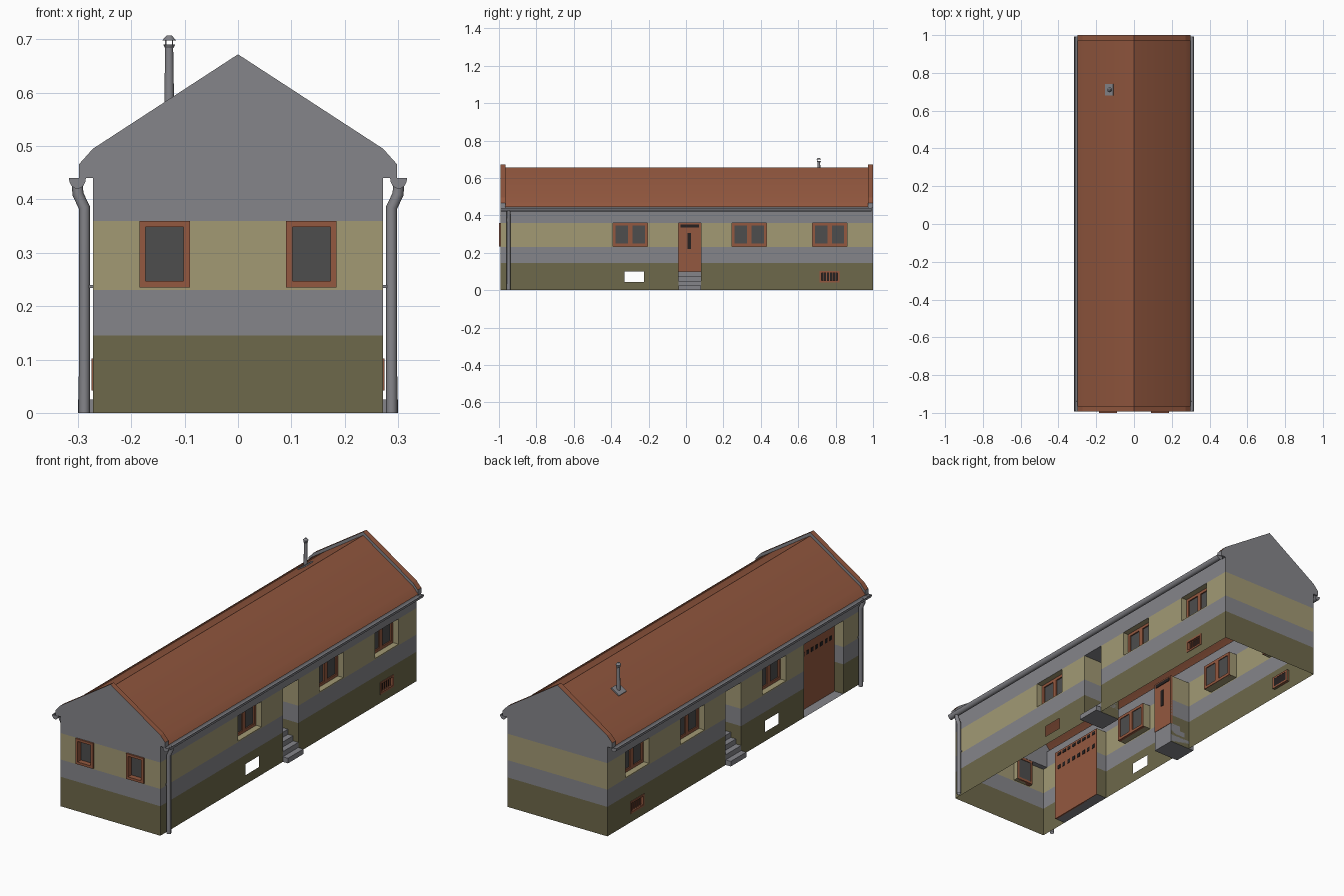
import bpy, bmesh, math
from mathutils import Vector, Matrix

if "Cube" in bpy.data.objects:
    bpy.data.objects.remove(bpy.data.objects["Cube"])

COL = {"grey": (.235, .235, .255), "beige": (.36, .32, .175), "olive": (.155, .140, .069),
       "brown": (.295, .098, .050), "glass": (.075, .075, .075), "black": (.019, .015, .015)}
NAMES = list(COL)
MATS = []
for n, c in COL.items():
    m = bpy.data.materials.new(n)
    m.diffuse_color = (*c, 1)
    m.use_nodes = True
    m.node_tree.nodes["Principled BSDF"].inputs["Base Color"].default_value = m.diffuse_color
    MATS.append(m)


def finish(bm, name, smooth=None):
    me = bpy.data.meshes.new(name)
    bm.to_mesh(me)
    bm.free()
    ob = bpy.data.objects.new(name, me)
    bpy.context.collection.objects.link(ob)
    for m in MATS:
        me.materials.append(m)
    if smooth:
        bpy.ops.object.select_all(action='DESELECT')
        ob.select_set(True)
        bpy.context.view_layer.objects.active = ob
        bpy.ops.object.shade_smooth_by_angle(angle=math.radians(smooth))
    return ob


def quad(bm, pts, mat, n=None):
    f = bm.faces.new([bm.verts.new(p) for p in pts])
    f.material_index = NAMES.index(mat)
    f.normal_update()
    if n is not None and f.normal.dot(n) < 0:
        f.normal_flip()
    return f


def prism(bm, pts, y0, y1, mat):
    """Closed outline in x/z, extruded along y."""
    f = quad(bm, [(x, y0, z) for x, z in pts], mat)
    new = bmesh.ops.extrude_face_region(bm, geom=[f])["geom"]
    vs = [v for v in new if isinstance(v, bmesh.types.BMVert)]
    bmesh.ops.translate(bm, verts=vs, vec=(0, y1 - y0, 0))
    bm.faces.index_update()
    for g in bm.faces:
        if all(abs(v.co.y - y0) < 1e-6 or abs(v.co.y - y1) < 1e-6 for v in g.verts):
            g.material_index = NAMES.index(mat)
    bmesh.ops.recalc_face_normals(bm, faces=bm.faces[:])


def slab(bm, P, u0, u1, z0, z1, d0, d1, mat):
    """Box in wall coordinates: along, up, depth into the wall."""
    c = (P((u0 + u1) / 2, (z0 + z1) / 2, (d0 + d1) / 2))
    for ax in range(3):
        for side in (0, 1):
            lim = [(u0, u1), (z0, z1), (d0, d1)]
            a, b = [i for i in range(3) if i != ax]
            pts = []
            for i, j in ((0, 0), (1, 0), (1, 1), (0, 1)):
                q = [0, 0, 0]
                q[ax], q[a], q[b] = lim[ax][side], lim[a][i], lim[b][j]
                pts.append(P(*q))
            quad(bm, pts, mat, sum(pts, Vector()) / 4 - c)


BANDS = [0, .145, .23, .36, .445]


def band(z):
    return "olive" if z < .145 else "grey" if z < .23 else "beige" if z < .36 else "grey"


def wall(name, P, u0, u1, top, holes):
    """Banded wall sheet with openings (u0,u1,z0,z1,depth) and their reveals."""
    bm = bmesh.new()
    out = P(0, 0, -1) - P(0, 0, 0)
    us = sorted({u0, u1, *[v for h in holes for v in h[:2]]})
    zs = sorted({z for z in BANDS if z <= top} | {v for h in holes for v in h[2:4]})
    for a, b in zip(us, us[1:]):
        for c, d in zip(zs, zs[1:]):
            mu, mz = (a + b) / 2, (c + d) / 2
            if not any(h[0] < mu < h[1] and h[2] < mz < h[3] for h in holes):
                quad(bm, [P(a, c, 0), P(b, c, 0), P(b, d, 0), P(a, d, 0)], band(mz), out)
    for a, b, z0, z1, dep in holes:
        if not dep:
            continue
        for u, s in ((a, 1), (b, -1)):
            n = (P(1, 0, 0) - P(0, 0, 0)) * s
            for c, d in zip(zs, zs[1:]):
                if z0 <= c and d <= z1:
                    quad(bm, [P(u, c, 0), P(u, d, 0), P(u, d, dep), P(u, c, dep)], band((c + d) / 2), n)
        for z, s in ((z0, 1), (z1, -1)):
            m = "grey" if z0 == 0 else band((z0 + z1) / 2)
            quad(bm, [P(a, z, 0), P(b, z, 0), P(b, z, dep), P(a, z, dep)], m, Vector((0, 0, s)))
    bmesh.ops.remove_doubles(bm, verts=bm.verts[:], dist=1e-5)
    return finish(bm, name)


def frame(bm, P, u0, u1, z0, z1, t, d0, d1, mat="brown"):
    for a, b, c, d in ((u0, u0 + t, z0, z1), (u1 - t, u1, z0, z1),
                       (u0 + t, u1 - t, z0, z0 + t), (u0 + t, u1 - t, z1 - t, z1)):
        slab(bm, P, a, b, c, d, d0, d1, mat)


X = .272
WIN = [(-.39, -.205), (.245, .43), (.675, .86)]
DOOR = (-.04, .08)
GATE = (-.836, -.53)
for s, side in ((1, "right"), (-1, "left")):
    def P(u, z, d):
        return Vector((s * (X - d), u, z))
    holes = [(a, b, .235, .36, .04) for a, b in WIN]
    holes += [(*DOOR, 0, .36, .11), (-.33, -.225, .045, .1, 0), (.715, .82, .042, .102, .012)]
    if s < 0:
        holes.append((*GATE, 0, .36, .055))
    wall(side + "_wall", P, -.992, 1, .445, holes)
    # double casement windows
    bm = bmesh.new()
    for a, b in WIN:
        frame(bm, P, a, b, .235, .36, .014, .03, .044)
        slab(bm, P, (a + b) / 2 - .012, (a + b) / 2 + .012, .249, .346, .03, .044, "brown")
        slab(bm, P, a + .01, b - .01, .245, .35, .036, .04, "glass")
    finish(bm, side + "_windows")
    # cellar vent with bars
    bm = bmesh.new()
    frame(bm, P, .715, .82, .042, .102, .009, -.003, .014)
    slab(bm, P, .72, .815, .047, .097, .010, .013, "black")
    for i in range(5):
        u = .736 + i * .0155
        slab(bm, P, u - .002, u + .002, .05, .094, .003, .008, "brown")
    finish(bm, side + "_cellar_vent")
    # entrance door and steps
    bm = bmesh.new()
    slab(bm, P, *DOOR, .1, .36, .10, .112, "brown")
    slab(bm, P, .008, .028, .22, .305, .097, .115, "black")
    slab(bm, P, -.03, .07, .335, .352, .097, .115, "black")
    finish(bm, side + "_door")
    bm = bmesh.new()
    for i in range(4):
        slab(bm, P, *DOOR, i * .025, (i + 1) * .025, -.028 + .028 * i, .11, "grey")
    finish(bm, side + "_steps")
    if s < 0:
        # barn gate with two rows of small panes
        bm = bmesh.new()
        slab(bm, P, *GATE, 0, .36, .05, .058, "brown")
        for i in range(8):
            u = GATE[0] + .02 + i * .036
            slab(bm, P, u, u + .022, .335, .35, .048, .06, "black")
            slab(bm, P, u, u + .018, .262, .282, .048, .06, "black")
        finish(bm, "gate")

    # half-round gutter with end caps
    bm = bmesh.new()
    arc = [(math.cos(t), math.sin(t)) for t in [math.pi + math.pi * i / 8 for i in range(9)]]
    outer = [(s * .301 + .016 * c, .440 + .020 * q) for c, q in arc]
    inner = [(s * .301 + .013 * c, .440 + .017 * q) for c, q in arc]
    prism(bm, outer + inner[::-1], -.99, .99, "grey")
    finish(bm, side + "_gutter", 35)
    bm = bmesh.new()
    prism(bm, outer, -.993, -.99, "grey")
    prism(bm, outer, .99, .993, "grey")
    finish(bm, side + "_gutter_caps")
    # downpipe
    cu = bpy.data.curves.new(side + "_downpipe", 'CURVE')
    cu.dimensions = '3D'
    cu.bevel_depth = .0105
    cu.bevel_resolution = 2
    sp = cu.splines.new('POLY')
    path = [(.288, 0), (.288, .385), (.300, .41), (.301, .428)]
    sp.points.add(len(path) - 1)
    for p, (x, z) in zip(sp.points, path):
        p.co = (s * x, -.948, z, 1)
    ob = bpy.data.objects.new(side + "_downpipe", cu)
    bpy.context.collection.objects.link(ob)
    cu.materials.append(MATS[0])
    bpy.ops.object.select_all(action='DESELECT')
    ob.select_set(True)
    bpy.context.view_layer.objects.active = ob
    bpy.ops.object.convert(target='MESH')
    # pipe bracket
    bm = bmesh.new()
    slab(bm, P, -.953, -.943, .234, .24, -.008, 0, "grey")
    finish(bm, side + "_pipe_bracket")


# end walls
def F(u, z, d):
    return Vector((u, -.992 + d, z))


def B(u, z, d):
    return Vector((u, 1 - d, z))


FW = [(-.185, -.09), (.09, .185)]
wall("front_wall", F, -X, X, .36, [(a, b, .235, .36, .025) for a, b in FW])
wall("back_wall", B, -X, X, .36, [])
bm = bmesh.new()
for a, b in FW:
    frame(bm, F, a, b, .235, .36, .012, -.008, .025)
    slab(bm, F, a + .01, b - .01, .245, .35, .018, .022, "glass")
finish(bm, "front_windows")

# gable slabs with brown top edges
half = [(X, .36), (X, .44), (.298, .44), (.298, .466), (X, .495)]
outline = half + [(0, .672)] + [(-x, z) for x, z in half[::-1]]
for name, y0, y1 in (("front_gable", -.992, -.966), ("back_gable", .972, 1)):
    bm = bmesh.new()
    prism(bm, outline, y0, y1, "grey")
    for f in bm.faces:
        if f.normal.z > .3:
            f.material_index = NAMES.index("brown")
    finish(bm, name)

# roof skin and soffits
bm = bmesh.new()
prof = [(-.3, .445), (-.272, .478), (0, .655), (.272, .478), (.3, .445)]
for (x0, z0), (x1, z1) in zip(prof, prof[1:]):
    quad(bm, [(x0, -.967, z0), (x1, -.967, z1), (x1, .973, z1), (x0, .973, z0)], "brown", Vector((0, 0, 1)))
bmesh.ops.remove_doubles(bm, verts=bm.verts[:], dist=1e-5)
finish(bm, "roof", 40)
bm = bmesh.new()
for s in (1, -1):
    quad(bm, [(s * .3, -.967, .445), (s * X, -.967, .445), (s * X, .973, .445), (s * .3, .973, .445)],
         "grey", Vector((0, 0, -1)))
finish(bm, "soffits")

# stove pipe with flashing plate and cowl
bm = bmesh.new()


def cone(r1, r2, z0, z1):
    bmesh.ops.create_cone(bm, cap_ends=True, segments=12, radius1=r1, radius2=r2, depth=z1 - z0,
                          matrix=Matrix.Translation((-.129, .71, (z0 + z1) / 2)))


cone(.0095, .0075, .56, .686)
cone(.008, .011, .684, .69)
cone(.013, .005, .698, .707)
for i in range(4):
    a = math.pi / 4 + i * math.pi / 2
    bmesh.ops.create_cube(bm, size=1, matrix=Matrix.Translation(
        (-.129 + .009 * math.cos(a), .71 + .009 * math.sin(a), .694)) @ Matrix.Diagonal((.002, .002, .012, 1)))
slope = math.atan2(.177, .272)
bmesh.ops.create_cube(bm, size=1, matrix=Matrix.Translation((-.131, .71, .573))
                      @ Matrix.Rotation(-slope, 4, 'Y') @ Matrix.Diagonal((.05, .06, .006, 1)))
finish(bm, "stove_pipe", 35)
